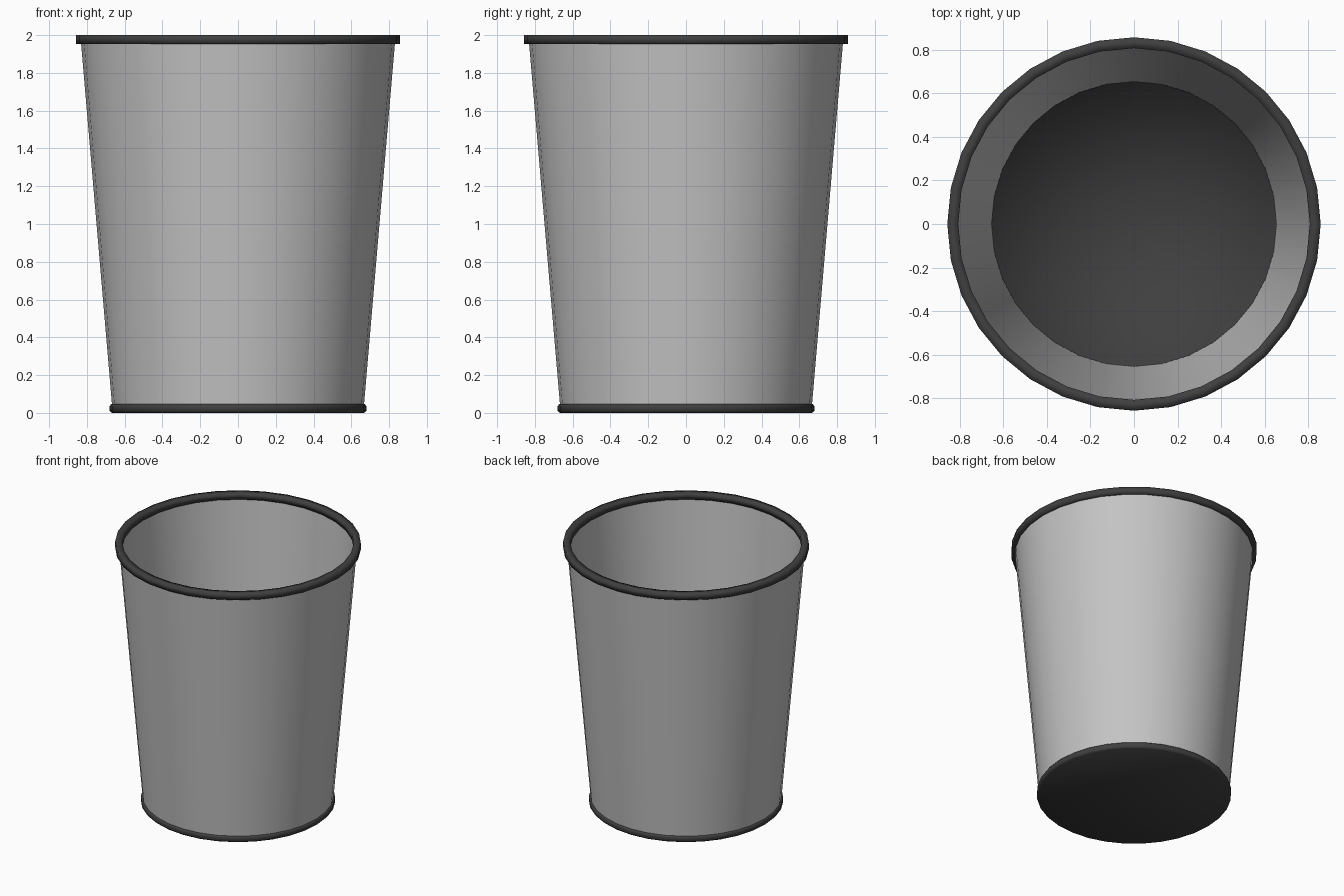
import bpy
import bmesh
import math
from mathutils import Vector

cube = bpy.data.objects.get("Cube")
if cube:
    bpy.data.objects.remove(cube, do_unlink=True)

SIDES = 32


def make_material(name, value):
    mat = bpy.data.materials.new(name)
    mat.use_nodes = True
    color = (value, value, value, 1)
    mat.diffuse_color = color
    mat.node_tree.nodes["Principled BSDF"].inputs["Base Color"].default_value = color
    return mat


def lathe(name, profile, mat, closed, smooth_angle):
    """Revolve a (radius, height) profile around z."""
    bm = bmesh.new()
    verts = [bm.verts.new((r, 0, z)) for r, z in profile]
    pairs = list(zip(verts, verts[1:]))
    if closed:
        pairs.append((verts[-1], verts[0]))
    edges = [bm.edges.new(p) for p in pairs]
    bmesh.ops.spin(bm, geom=verts + edges, cent=Vector(), axis=Vector((0, 0, 1)),
                   angle=math.tau, steps=SIDES, use_duplicate=False)
    bmesh.ops.remove_doubles(bm, verts=bm.verts, dist=0.0005)
    bmesh.ops.recalc_face_normals(bm, faces=bm.faces)
    mesh = bpy.data.meshes.new(name)
    bm.to_mesh(mesh)
    bm.free()
    mesh.materials.append(mat)
    obj = bpy.data.objects.new(name, mesh)
    bpy.context.collection.objects.link(obj)
    bpy.ops.object.select_all(action="DESELECT")
    obj.select_set(True)
    bpy.context.view_layer.objects.active = obj
    bpy.ops.object.shade_smooth_by_angle(angle=math.radians(smooth_angle))
    return obj


grey = make_material("light grey metal", 0.55)
black = make_material("dark trim", 0.05)

# Thin tapered wall, open at the top
lathe("bin_wall", [(0.666, 0.03), (0.832, 1.97), (0.82, 1.97), (0.655, 0.03)],
      grey, True, 40)

# Square-section rim with soft shading
lathe("top_rim", [(0.858, 1.953), (0.858, 2.0), (0.808, 2.0), (0.808, 1.953)],
      black, True, 180)

# Base tray with a chamfered outer lip and a recessed floor
lathe("base_tray", [(0, 0), (0.667, 0), (0.679, 0.01), (0.679, 0.036),
                    (0.672, 0.046), (0.66, 0.046), (0.66, 0.02), (0, 0.02)],
      black, False, 180)
